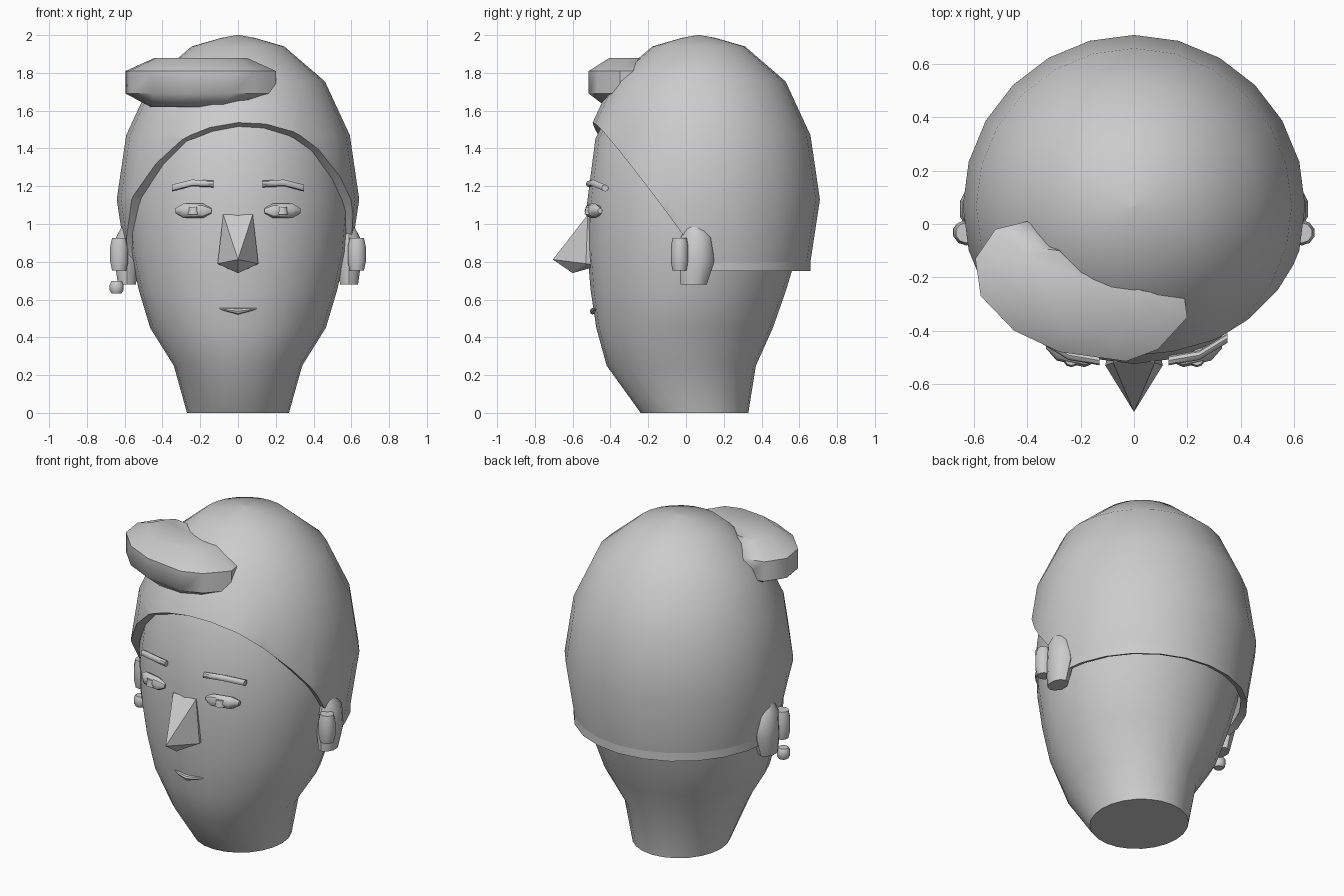
import bpy, bmesh, math
from mathutils import Vector

if "Cube" in bpy.data.objects:
    bpy.data.objects.remove(bpy.data.objects["Cube"])

clay = bpy.data.materials.new("clay_grey")
clay.diffuse_color = (0.6, 0.6, 0.6, 1)
clay.use_nodes = True
clay.node_tree.nodes["Principled BSDF"].inputs["Base Color"].default_value = clay.diffuse_color


def finish(name, bm, angle=40, thickness=0):
    bmesh.ops.recalc_face_normals(bm, faces=bm.faces)
    me = bpy.data.meshes.new(name)
    bm.to_mesh(me)
    bm.free()
    me.materials.append(clay)
    ob = bpy.data.objects.new(name, me)
    bpy.context.collection.objects.link(ob)
    bpy.ops.object.select_all(action='DESELECT')
    bpy.context.view_layer.objects.active = ob
    ob.select_set(True)
    if thickness:
        m = ob.modifiers.new("shell", 'SOLIDIFY')
        m.thickness, m.offset = thickness, -1
        bpy.ops.object.modifier_apply(modifier=m.name)
    if angle:
        bpy.ops.object.shade_smooth_by_angle(angle=math.radians(angle))
    return ob


def loft(rings):
    """Skin a stack of equal-length point loops and cap both ends."""
    bm = bmesh.new()
    loops = [[bm.verts.new(p) for p in ring] for ring in rings]
    n = len(loops[0])
    for a, b in zip(loops, loops[1:]):
        for i in range(n):
            j = (i + 1) % n
            bm.faces.new((a[i], a[j], b[j], b[i]))
    bm.faces.new(loops[0][::-1])
    bm.faces.new(loops[-1])
    return bm


def ellipse(cx, cy, z, rx, ry, n):
    return [(cx + rx * math.sin(2 * math.pi * i / n),
             cy + ry * math.cos(2 * math.pi * i / n), z) for i in range(n)]


def tube(name, path, radii, n=8):
    """Tube along a mostly sideways path; radii are (depth, height)."""
    rings = []
    for (x, y, z), (ry, rz) in zip(path, radii):
        rings.append([(x, y + ry * math.cos(2 * math.pi * i / n),
                       z + rz * math.sin(2 * math.pi * i / n)) for i in range(n)])
    return finish(name, loft(rings))


# Head and neck: z, half width, front y, back y
head = [(0, .27, -.24, .33), (.25, .34, -.42, .37), (.45, .465, -.475, .46),
        (.65, .525, -.505, .53), (.85, .57, -.522, .59), (1.1, .592, -.525, .65),
        (1.45, .545, -.48, .61), (1.73, .41, -.34, .48), (1.88, .21, -.14, .28),
        (1.94, .02, .05, .09)]
finish("head", loft([ellipse(0, (f + b) / 2, z, w, (b - f) / 2, 24)
                     for z, w, f, b in head]))

# Hair cap: domed shell trimmed by a sloping hairline and a level nape
dome = [(.6, .53), (.8, .592), (1.13, .642), (1.47, .592), (1.755, .46),
        (1.94, .245), (1.985, .09), (2.0, .008)]
bm = loft([ellipse(0, .067, z, r, r, 24) for z, r in dome])
hairline = Vector((-.1, 1.37, 1))
for co, no in (((0, 0, .86), hairline), ((0, 0, .8), Vector((0, 0, 1)))):
    bmesh.ops.bisect_plane(bm, geom=bm.verts[:] + bm.edges[:] + bm.faces[:],
                           plane_co=co, plane_no=no, clear_inner=True)
finish("hair_cap", bm, thickness=.05)

# Swept quiff: outer outline and the flat top inside it
outer = [(-.4, .01), (-.52, -.02), (-.595, -.13), (-.575, -.27), (-.45, -.4),
         (-.28, -.48), (-.03, -.515), (.09, -.47), (.2, -.35), (.19, -.28),
         (.04, -.235), (-.1, -.23), (-.2, -.19), (-.275, -.08)]
top = [(-.36, -.09), (-.4, -.12), (-.44, -.19), (-.43, -.26), (-.37, -.33),
       (-.25, -.39), (-.1, -.405), (0, -.375), (.045, -.3), (.03, -.25),
       (0, -.24), (-.1, -.23), (-.2, -.18), (-.28, -.1)]


def level(z, t):
    return [(ox + (tx - ox) * t, oy + (ty - oy) * t, z)
            for (ox, oy), (tx, ty) in zip(outer, top)]


finish("quiff", loft([level(1.62, .85), level(1.69, 0), level(1.81, 0), level(1.88, 1)]), 50)

# Nose: faceted wedge
bm = bmesh.new()
for x, y, z in ((0, -.705, .812), (0, -.6, .74), (0, -.535, 1.03)):
    bm.verts.new((x, y, z))
for s in (-1, 1):
    for x, y, z in ((.078, -.52, 1.05), (.108, -.53, .79), (.07, -.46, 1.04), (.09, -.46, .78)):
        bm.verts.new((s * x, y, z))
bmesh.ops.convex_hull(bm, input=bm.verts[:])
finish("nose", bm, 0)

for s, side in ((-1, "left"), (1, "right")):
    # Eye: faceted spindle following the face, with a raised iris disc
    tube("eye_" + side, [(s * x, y, 1.07) for x, y in
                         ((.14, -.505), (.185, -.505), (.29, -.48), (.33, -.455))],
         [(.012, .014), (.032, .038), (.032, .038), (.012, .014)])
    bm = bmesh.new()
    for rad, y in ((.032, -.505), (.016, -.515)):
        geo = bmesh.ops.create_cone(bm, cap_ends=True, segments=10, radius1=rad,
                                    radius2=rad * .8, depth=.04)
        for v in geo["verts"]:
            x, yy, z = v.co
            v.co = (s * .235 + x, y - yy, 1.07 + z)
    finish("iris_" + side, bm)

    # Eyebrow: bent rod
    tube("eyebrow_" + side, [(s * .13, -.512, 1.212), (s * .245, -.492, 1.217),
                             (s * .35, -.428, 1.19)], [(.018, .018)] * 3)

    # Ear: tall barrel behind a smaller front barrel
    ear = [(.68, .05, .07, .04), (.8, .068, .092, .057), (.93, .06, .082, .055),
           (.985, .03, .045, .045)]
    finish("ear_" + side, loft([ellipse(s * .588, cy, z, rx, ry, 10)
                                for z, rx, ry, cy in ear]))
    tragus = [(.755, .04), (.8, .05), (.88, .05), (.925, .04)]
    finish("ear_front_" + side, loft([ellipse(s * .629, -.033, z, r, r * .95, 10)
                                      for z, r in tragus]))

# Mouth: thin curved bar
tube("mouth", [(-.1, -.472, .552), (-.05, -.488, .545), (0, -.495, .538),
               (.05, -.488, .545), (.1, -.472, .552)],
     [(.006, .004), (.013, .011), (.014, .017), (.013, .011), (.006, .004)])

# Single earring
finish("earring", loft([ellipse(-.643, -.03, z, r, r, 10) for z, r in
                        ((.632, .028), (.65, .038), (.68, .038), (.698, .028))]))
